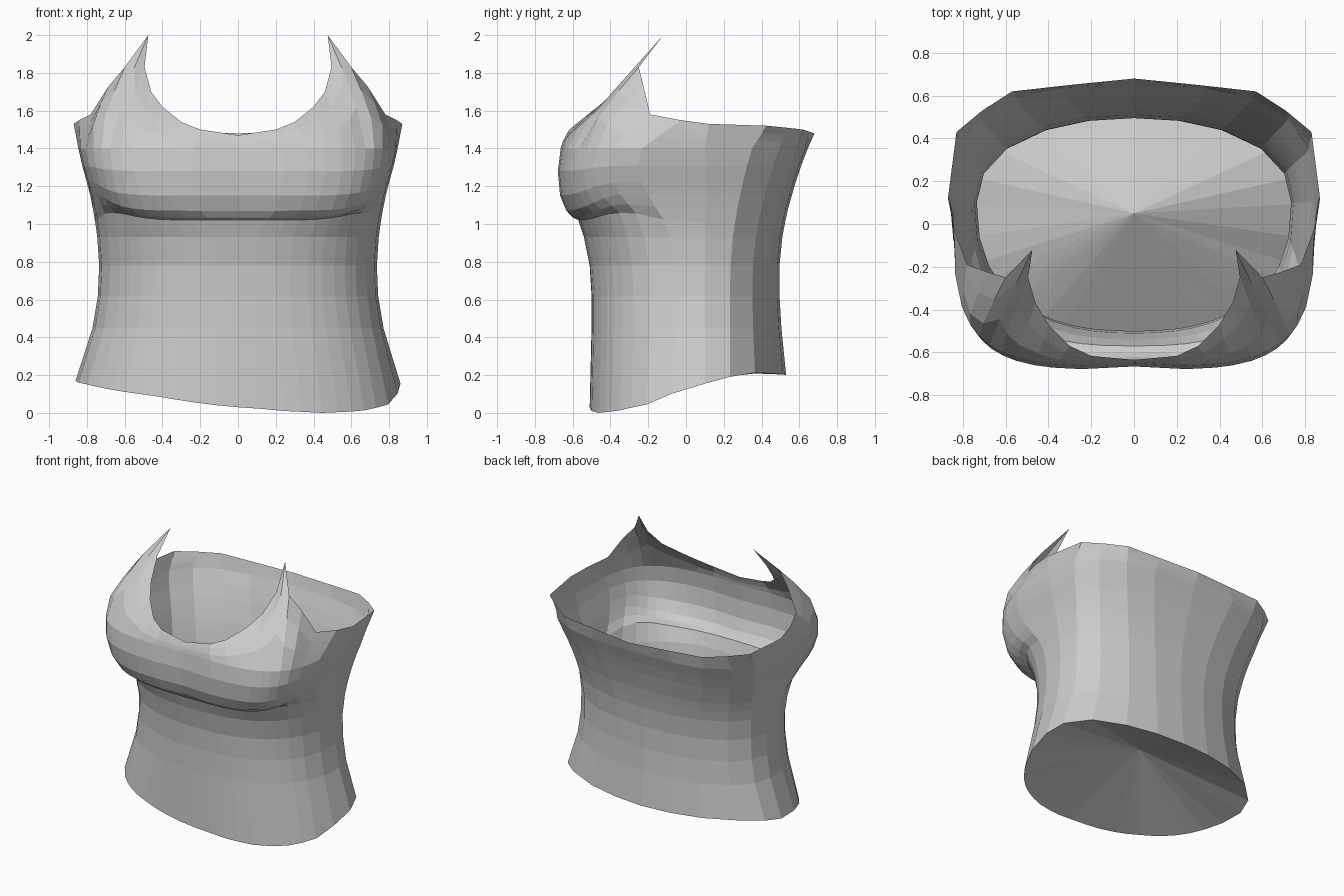
import bpy
import bmesh
from math import sin, cos, radians

cube = bpy.data.objects.get("Cube")
if cube:
    bpy.data.objects.remove(cube, do_unlink=True)

fabric = bpy.data.materials.new("grey fabric")
fabric.use_nodes = True
GREY = (0.6, 0.6, 0.6, 1)
fabric.diffuse_color = GREY
fabric.node_tree.nodes["Principled BSDF"].inputs["Base Color"].default_value = GREY

CENTRE_Y = 0.1

# Column angles of one half, from centre front (0) round to centre back (180)
ANGLES = [0, 5, 12, 18, 26, 33, 40, 47, 55, 65, 78, 90, 108, 128, 148, 165, 180]

# Front rings: height, half width, front y, squareness, lift toward the sides
FRONT = [
    (.45, .77, -.50, 2.4, 0),
    (.62, .742, -.50, 2.4, 0),
    (.78, .735, -.51, 2.4, 0),
    (.93, .742, -.54, 2.5, 0),
    (1.02, .755, -.57, 2.8, .13),
    (1.035, .778, -.60, 3.2, .15),
    (1.07, .795, -.635, 3.5, .14),
    (1.15, .812, -.668, 3.8, .1),
    (1.28, .832, -.68, 4.0, .03),
    (1.40, .852, -.665, 3.8, 0),
]

# Matching side and back rings: height, half width, back y, squareness
BACK = [
    (.45, .77, .505, 2.1),
    (.62, .742, .495, 2.15),
    (.78, .735, .495, 2.2),
    (.93, .745, .51, 2.3),
    (1.01, .756, .525, 2.4),
    (1.08, .768, .54, 2.5),
    (1.15, .782, .56, 2.6),
    (1.22, .8, .58, 2.7),
    (1.31, .825, .61, 2.85),
    (1.40, .845, .645, 3.0),
]

# Top edge of one half: neckline, strap tip, armhole, back
RIM = [
    (0, -.635, 1.47), (.2, -.617, 1.5), (.3, -.57, 1.54), (.4, -.47, 1.62),
    (.46, -.37, 1.7), (.495, -.25, 1.83), (.475, -.12, 2), (.6, -.25, 1.83),
    (.685, -.225, 1.73), (.78, -.19, 1.58), (.84, -.03, 1.55), (.87, .12, 1.53),
    (.83, .43, 1.52), (.71, .53, 1.51), (.57, .62, 1.5), (.3, .65, 1.49),
    (0, .68, 1.48),
]

# Uneven hem heights by angle, for the left and right halves
HEM = {
    1: [(0, .03), (12, .01), (26, 0), (45, .01), (65, .045), (90, .155), (120, .215), (180, .2)],
    -1: [(0, .03), (26, .09), (45, .12), (65, .15), (90, .17), (120, .21), (180, .2)],
}


def interpolate(points, a):
    for (a0, v0), (a1, v1) in zip(points, points[1:]):
        if a <= a1:
            return v0 + (v1 - v0) * (a - a0) / (a1 - a0)
    return points[-1][1]


def outline(angle, half_width, front, front_square, back, back_square):
    """Point on a rounded-square outline whose front and back differ."""
    s, c = sin(radians(angle)), cos(radians(angle))
    n = front_square if c > 0 else back_square
    x = half_width * max(s, 0) ** (2 / n)
    if c > 0:
        return x, CENTRE_Y - (CENTRE_Y - front) * c ** (2 / n)
    return x, CENTRE_Y + (back - CENTRE_Y) * abs(c) ** (2 / n)


def column(i, side):
    """All points of one vertical column, hem to rim."""
    a = ANGLES[i]
    x, y = outline(a, .86, -.51, 2.5, .53, 2.0)
    pts = [(x, y, interpolate(HEM[side], a))]
    # The bust fold fades out between the front and the side
    fold = interpolate([(0, 1), (45, 1), (82, 0), (180, 0)], a)
    for (fz, fw, front, fn, lift), (bz, bw, back, bn) in zip(FRONT, BACK):
        x, y = outline(a, bw + (fw - bw) * fold, front, fn, back, bn)
        fz += lift * sin(radians(a)) ** 4
        if i == 0 and front < -.61:
            y += .014
        pts.append((x, y, bz + (fz - bz) * fold))
    # Softly bulged rows up to the rim
    low, rim = pts[-1], RIM[i]
    for t, bulge in ((.35, .035), (.7, .022)):
        p = [l + (r - l) * t for l, r in zip(low, rim)]
        puff = bulge * min(1, (rim[2] - low[2]) * 4 - .25) if a < 60 else 0
        pts.append((p[0] + puff * sin(radians(a)), p[1] - puff, p[2] + puff * .3))
    pts.append(rim)
    return [(side * x, y, z) for x, y, z in pts]


# Garment shell
last = len(ANGLES) - 1
columns = [column(i, 1) for i in range(last + 1)]
columns += [column(i, -1) for i in range(last - 1, 0, -1)]

bm = bmesh.new()
grid = [[bm.verts.new(p) for p in col] for col in columns]
for k, col in enumerate(grid):
    nxt = grid[(k + 1) % len(grid)]
    for j in range(len(col) - 1):
        bm.faces.new((col[j], nxt[j], nxt[j + 1], col[j + 1]))

# Closed base as a raised cone-like fan
hub = bm.verts.new((0, .05, .37))
for k, col in enumerate(grid):
    bm.faces.new((hub, grid[(k + 1) % len(grid)][0], col[0]))

mesh = bpy.data.meshes.new("tank_top")
bm.to_mesh(mesh)
bm.free()
mesh.materials.append(fabric)
top = bpy.data.objects.new("tank_top", mesh)
bpy.context.collection.objects.link(top)
